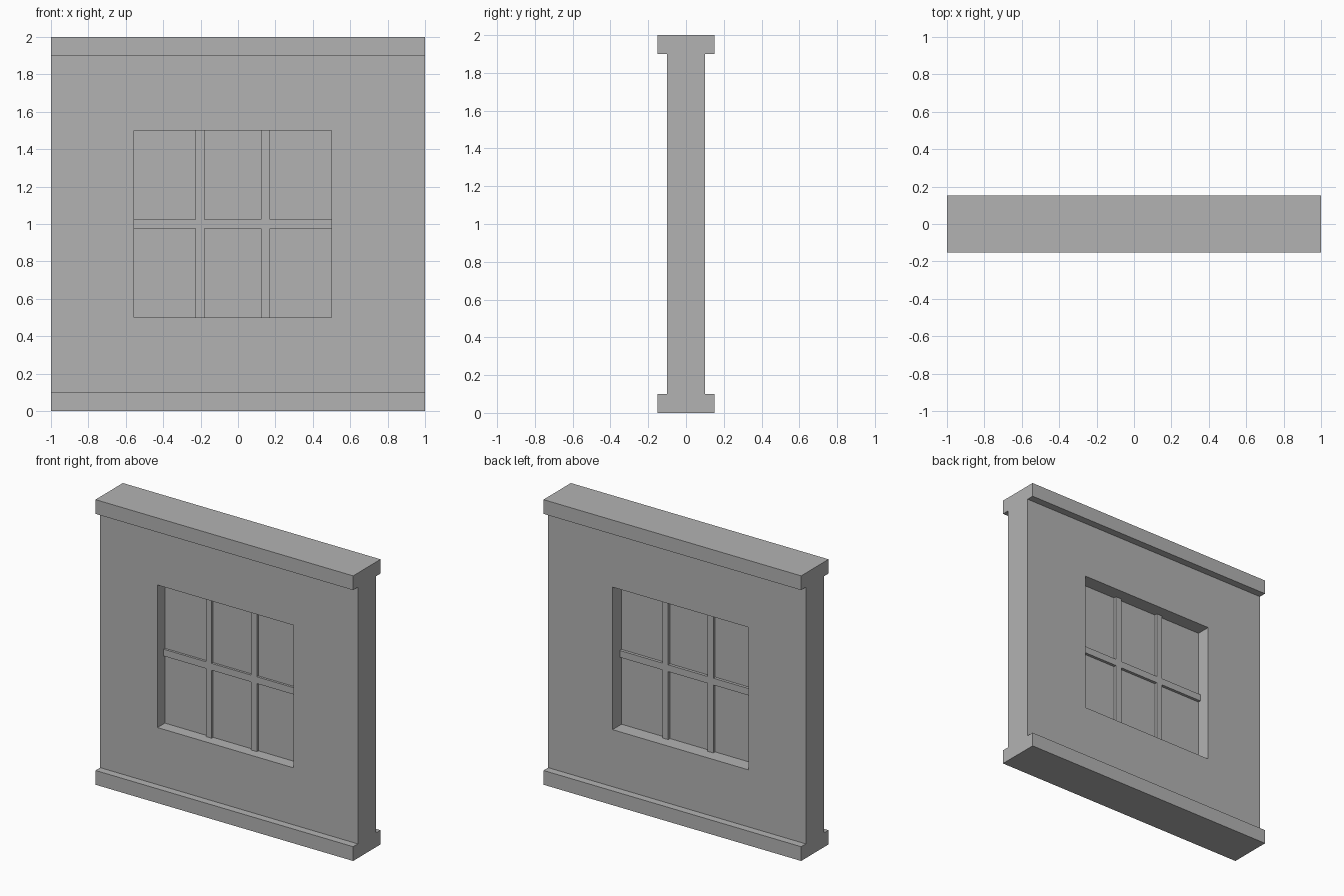
import bpy
import bmesh

default_cube = bpy.data.objects.get("Cube")
if default_cube:
    bpy.data.objects.remove(default_cube, do_unlink=True)

# Single plain grey
grey = bpy.data.materials.new("plain_grey")
grey.use_nodes = True
colour = (0.45, 0.45, 0.45, 1)
grey.diffuse_color = colour
for node in grey.node_tree.nodes:
    if node.type == "BSDF_PRINCIPLED":
        node.inputs["Base Color"].default_value = colour


def add_object(name, bm):
    bmesh.ops.recalc_face_normals(bm, faces=bm.faces)
    mesh = bpy.data.meshes.new(name)
    bm.to_mesh(mesh)
    bm.free()
    mesh.materials.append(grey)
    obj = bpy.data.objects.new(name, mesh)
    bpy.context.collection.objects.link(obj)
    return obj


def box(name, xs, ys, zs):
    bm = bmesh.new()
    bmesh.ops.create_cube(bm, size=1)
    for v in bm.verts:
        v.co = [span[0] if c < 0 else span[1] for c, span in zip(v.co, (xs, ys, zs))]
    return add_object(name, bm)


def combine(target, tool, operation):
    """Apply a boolean, then discard the tool."""
    tool.hide_render = True
    mod = target.modifiers.new(operation.lower(), "BOOLEAN")
    mod.operation = operation
    mod.solver = "EXACT"
    mod.object = tool
    bpy.context.view_layer.objects.active = target
    bpy.ops.object.modifier_apply(modifier=mod.name)
    bpy.data.objects.remove(tool, do_unlink=True)


# Wall: one I-shaped profile with base and top rails, extruded along x
WALL, RAIL, TOP, RAIL_H = 0.1, 0.152, 2.0, 0.1
half = [(RAIL, 0), (RAIL, RAIL_H), (WALL, RAIL_H),
        (WALL, TOP - RAIL_H), (RAIL, TOP - RAIL_H), (RAIL, TOP)]
profile = half + [(-y, z) for y, z in reversed(half)]
bm = bmesh.new()
end = bm.faces.new([bm.verts.new((-1, y, z)) for y, z in profile])
swept = bmesh.ops.extrude_face_region(bm, geom=[end])["geom"]
bmesh.ops.translate(bm, vec=(2, 0, 0),
                    verts=[g for g in swept if isinstance(g, bmesh.types.BMVert)])
wall = add_object("wall", bm)

# Window opening
OPEN_X, OPEN_Z = (-0.555, 0.5), (0.5, 1.5)
combine(wall, box("opening_cutter", OPEN_X, (-0.5, 0.5), OPEN_Z), "DIFFERENCE")

# Recessed pane
box("window_pane", OPEN_X, (-0.018, 0), OPEN_Z)

# Glazing bars merged into one lattice
BAR_Y = (-0.034, 0.02)
bars = box("glazing_bars", OPEN_X, BAR_Y, (0.977, 1.025))
for x in (-0.203, 0.147):
    combine(bars, box("upright_bar", (x - 0.023, x + 0.023), BAR_Y, OPEN_Z), "UNION")
